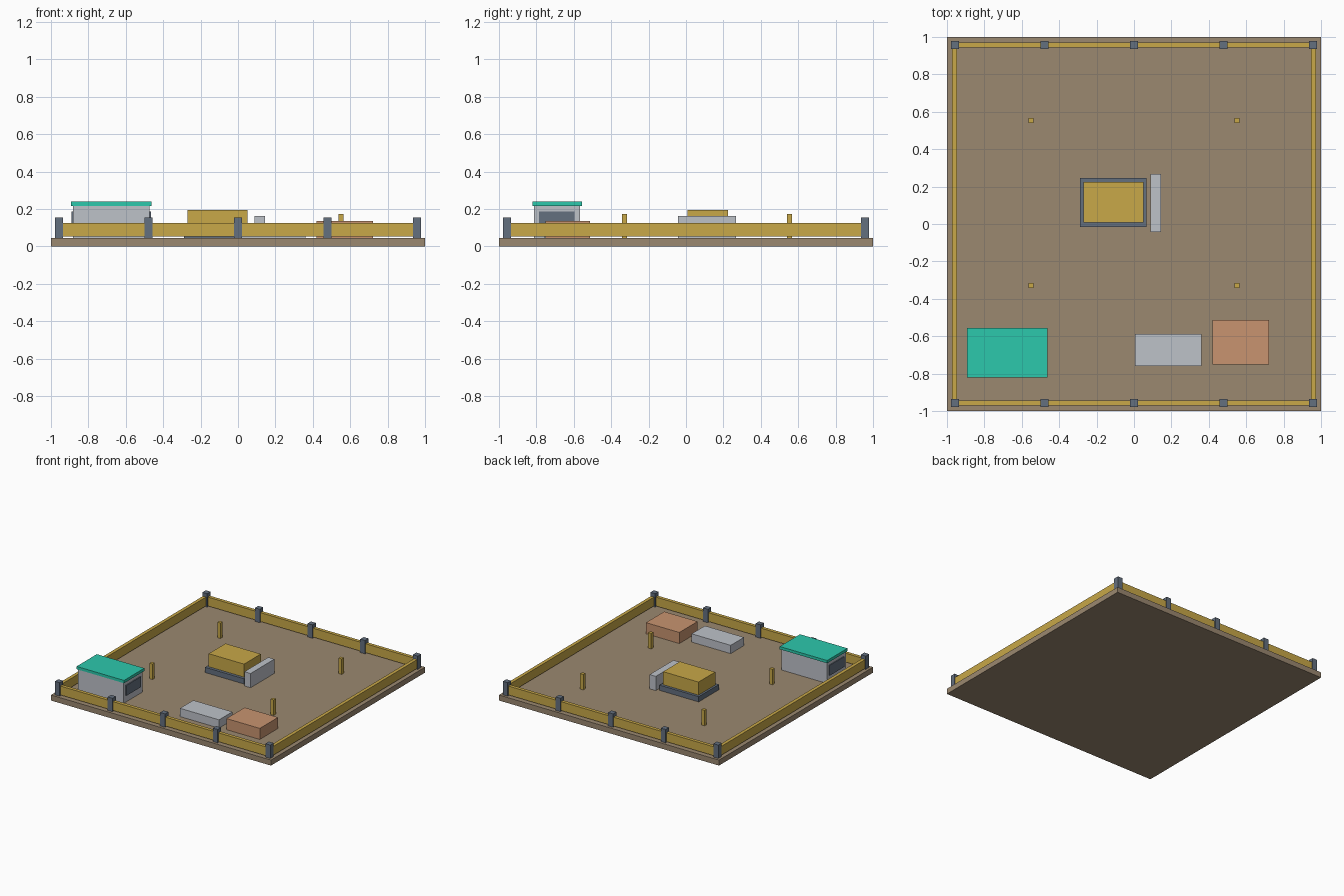
import bpy

cube = bpy.data.objects.get("Cube")
if cube:
    bpy.data.objects.remove(cube, do_unlink=True)


def make_material(name, hex_code):
    """Flat material from an sRGB hex code, stored as linear values."""
    srgb = [int(hex_code[i:i + 2], 16) / 255 for i in (0, 2, 4)]
    colour = [c / 12.92 if c <= 0.04045 else ((c + 0.055) / 1.055) ** 2.4 for c in srgb] + [1]
    mat = bpy.data.materials.new(name)
    mat.use_nodes = True
    mat.diffuse_color = colour
    mat.node_tree.nodes["Principled BSDF"].inputs["Base Color"].default_value = colour
    return mat


earth = make_material("earth brown", "9B8870")
yellow = make_material("ochre yellow", "C8A848")
slate = make_material("slate grey", "64707F")
pale = make_material("pale grey", "BEC2C9")
teal = make_material("teal", "2CC8AC")
clay = make_material("clay orange", "C89470")


def box(name, mat, x, y, z):
    """Box spanning the given (low, high) range on each axis."""
    spans = (x, y, z)
    bpy.ops.mesh.primitive_cube_add(size=1, location=[(a + b) / 2 for a, b in spans])
    obj = bpy.context.object
    obj.name = name
    obj.scale = [b - a for a, b in spans]
    bpy.ops.object.transform_apply(location=False, rotation=False, scale=True)
    obj.data.materials.append(mat)
    return obj


def around(centre, half):
    return centre - half, centre + half


GROUND = 0.045
EDGE = 0.957

# Ground slab
box("ground_slab", earth, (-1, 1), (-1, 1), (0, GROUND))

# Perimeter fence: four rails, with posts along the front and back
rail_z = (0.052, 0.125)
for side, name in ((-1, "front"), (1, "back")):
    box(name + "_rail", yellow, (-EDGE, EDGE), around(side * EDGE, 0.014), rail_z)
    for i in range(5):
        box(f"{name}_post_{i + 1}", slate, around((i - 2) * EDGE / 2, 0.022),
            around(side * EDGE, 0.022), (GROUND, 0.155))
for side, name in ((-1, "right"), (1, "left")):
    box(name + "_rail", yellow, around(side * 0.96, 0.014), (-EDGE, EDGE), rail_z)

# Site cabin with a window at each end and an overhanging roof
box("cabin_walls", pale, (-0.883, -0.472), (-0.813, -0.568), (GROUND, 0.217))
box("cabin_roof", teal, (-0.893, -0.462), (-0.82, -0.557), (0.217, 0.24))
for name, x in (("right", (-0.89, -0.883)), ("left", (-0.472, -0.464))):
    box(f"cabin_{name}_window", slate, x, (-0.785, -0.595), (0.1, 0.185))

# Central machine on its plinth, with a side cabinet
box("machine_plinth", slate, (-0.288, 0.067), (-0.017, 0.247), (GROUND, 0.088))
box("machine_body", yellow, (-0.271, 0.05), (0.007, 0.225), (0.088, 0.195))
box("side_cabinet", pale, (0.088, 0.144), (-0.043, 0.267), (GROUND, 0.162))

# Storage stacks near the front
box("pale_stack", pale, (0.005, 0.36), (-0.76, -0.587), (GROUND, 0.113))
box("clay_stack", clay, (0.42, 0.723), (-0.75, -0.513), (GROUND, 0.136))

# Marker pegs around the machine
for x in (-0.551, 0.551):
    for y in (-0.329, 0.553):
        name = ("left" if x > 0 else "right") + ("_back" if y > 0 else "_front")
        box(name + "_peg", yellow, around(x, 0.014), around(y, 0.014), (GROUND, 0.172))
